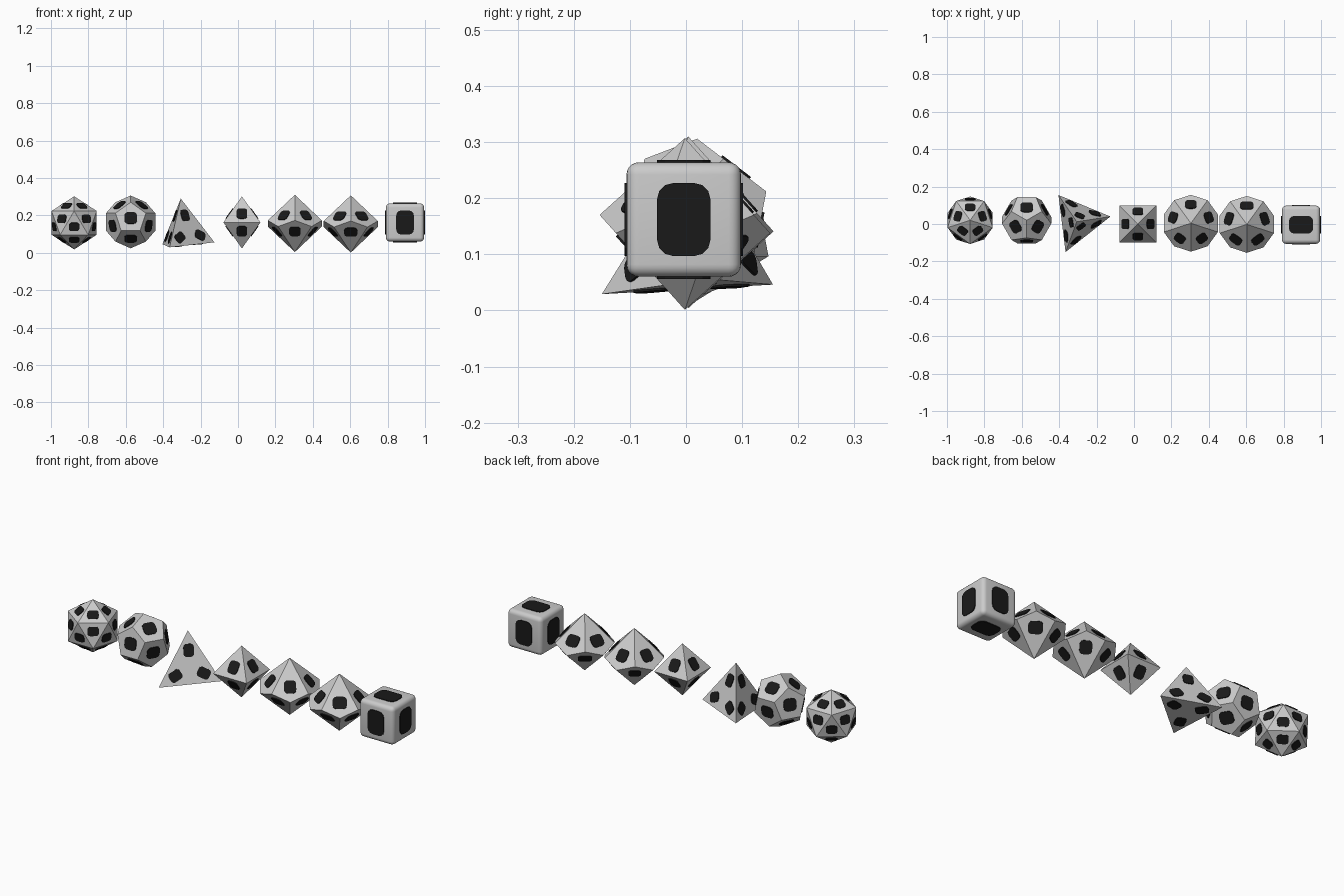
import bpy, bmesh, math
from mathutils import Vector, Matrix

if "Cube" in bpy.data.objects:
    bpy.data.objects.remove(bpy.data.objects["Cube"])

PHI = (1 + math.sqrt(5)) / 2

dark = bpy.data.materials.new("marking_black")
dark.diffuse_color = (0.01, 0.01, 0.01, 1)
dark.use_nodes = True
dark.node_tree.nodes["Principled BSDF"].inputs["Base Color"].default_value = dark.diffuse_color
RAISE = 0.004   # how far the marking pads stand proud of a face
EMBED = 0.004   # how far they sink in


def finish(bm, name, center, material=None):
    mesh = bpy.data.meshes.new(name)
    bm.to_mesh(mesh)
    bm.free()
    obj = bpy.data.objects.new(name, mesh)
    obj.location = center
    bpy.context.collection.objects.link(obj)
    if material:
        mesh.materials.append(material)
    return obj


def hull_die(points):
    """Convex polyhedron with its coplanar triangles merged."""
    bm = bmesh.new()
    for p in points:
        bm.verts.new(p)
    bmesh.ops.convex_hull(bm, input=bm.verts[:])
    bmesh.ops.dissolve_limit(bm, angle_limit=math.radians(3),
                             verts=bm.verts[:], edges=bm.edges[:])
    bmesh.ops.recalc_face_normals(bm, faces=bm.faces[:])
    return bm


def add_pad(bm, spot, normal, up, w, h):
    """Plain rounded slab lying on a face."""
    y = (up - normal * up.dot(normal)).normalized()
    x = y.cross(normal)
    r = min(w, h) * 0.3
    rings = [[], []]
    for sx, sy, start in ((1, 1, 0), (-1, 1, 90), (-1, -1, 180), (1, -1, 270)):
        for k in range(4):
            a = math.radians(start + 30 * k)
            u = sx * (w / 2 - r) + r * math.cos(a)
            v = sy * (h / 2 - r) + r * math.sin(a)
            for ring, lift in zip(rings, (-EMBED, RAISE)):
                ring.append(bm.verts.new(spot + x * u + y * v + normal * lift))
    n = len(rings[0])
    bm.faces.new(rings[1])
    bm.faces.new(rings[0][::-1])
    for i in range(n):
        j = (i + 1) % n
        bm.faces.new((rings[0][i], rings[0][j], rings[1][j], rings[1][i]))


def build_die(name, points, center, w, h, corners=False):
    die = hull_die(points)
    pads = bmesh.new()
    for f in die.faces:
        mid = f.calc_center_median()
        if corners:                      # one pad towards each corner
            for v in f.verts:
                to = v.co - mid
                add_pad(pads, mid + to * 0.45, f.normal, to, w, h)
        else:                            # one pad in the middle
            add_pad(pads, mid, f.normal, Vector((0, 0, 1)), w, h)
    bmesh.ops.recalc_face_normals(pads, faces=pads.faces[:])
    finish(die, name, center)
    finish(pads, name + "_pads", center, dark)


def ring(count, radius, z, start):
    return [Vector((radius * math.cos(math.radians(start + 360 * i / count)),
                    radius * math.sin(math.radians(start + 360 * i / count)), z))
            for i in range(count)]


def poles(r):
    return [Vector((0, 0, r)), Vector((0, 0, -r))]


# twenty-sided die, standing on a corner
R = 0.142
s5 = math.sqrt(5)
build_die("twenty_sided_die",
          poles(R) + ring(5, 2 * R / s5, R / s5, -90) + ring(5, 2 * R / s5, -R / s5, 90),
          (-0.876, 0.02, 0.16), 0.056, 0.046)

# twelve-sided die, standing on a corner
pts = [Vector((a, b, c)) for a in (-1, 1) for b in (-1, 1) for c in (-1, 1)]
for a in (-1, 1):
    for b in (-1, 1):
        p = (0, a / PHI, b * PHI)
        pts += [Vector((p[i % 3], p[(i + 1) % 3], p[(i + 2) % 3])) for i in range(3)]
turn = Matrix.Rotation(math.atan(1 / PHI ** 2), 3, 'X')
build_die("twelve_sided_die", [turn @ p * (0.141 / math.sqrt(3)) for p in pts],
          (-0.574, 0.02, 0.165), 0.068, 0.064)

# four-sided die, slightly tipped
tetra = [Vector(p) for p in ((-0.404, 0.155, 0.046), (-0.366, -0.150, 0.029),
                             (-0.126, 0.040, 0.056), (-0.306, 0.012, 0.290))]
mid = sum(tetra, Vector()) / 4
build_die("four_sided_die", [p - mid for p in tetra], mid, 0.052, 0.064, corners=True)

# eight-sided die
build_die("eight_sided_die", poles(0.139) + ring(4, 0.14, 0, 45),
          (0.021, 0, 0.1625), 0.056, 0.066)

# ten-sided dice with kite faces
H, RAD = 0.153, 0.152
rise = H * (1 - math.cos(math.pi / 5)) / (1 + math.cos(math.pi / 5))
kite = poles(H) + ring(5, RAD, rise, -90) + ring(5, RAD, -rise, 90)
build_die("ten_sided_die", kite, (0.304, 0.004, 0.157), 0.06, 0.066)
build_die("tens_die", kite, (0.603, -0.002, 0.154), 0.07, 0.062)

# six-sided die with rounded edges
HALF = 0.102
cube_center = (0.893, -0.004, 0.162)
bm = bmesh.new()
bmesh.ops.create_cube(bm, size=2 * HALF)
bmesh.ops.bevel(bm, geom=bm.edges[:], offset=0.022, segments=5, profile=0.5,
                affect='EDGES')
cube = finish(bm, "six_sided_die", cube_center)
pads = bmesh.new()
for axis in range(3):
    for sign in (-1, 1):
        n = Vector((0, 0, 0))
        n[axis] = sign
        up = Vector((1, 0, 0)) if axis == 2 else Vector((0, 0, 1))
        add_pad(pads, n * HALF, n, up, 0.095, 0.13)
bmesh.ops.recalc_face_normals(pads, faces=pads.faces[:])
finish(pads, "six_sided_die_pads", cube_center, dark)

bpy.ops.object.select_all(action='DESELECT')
cube.select_set(True)
bpy.context.view_layer.objects.active = cube
bpy.ops.object.shade_smooth_by_angle(angle=math.radians(40))
